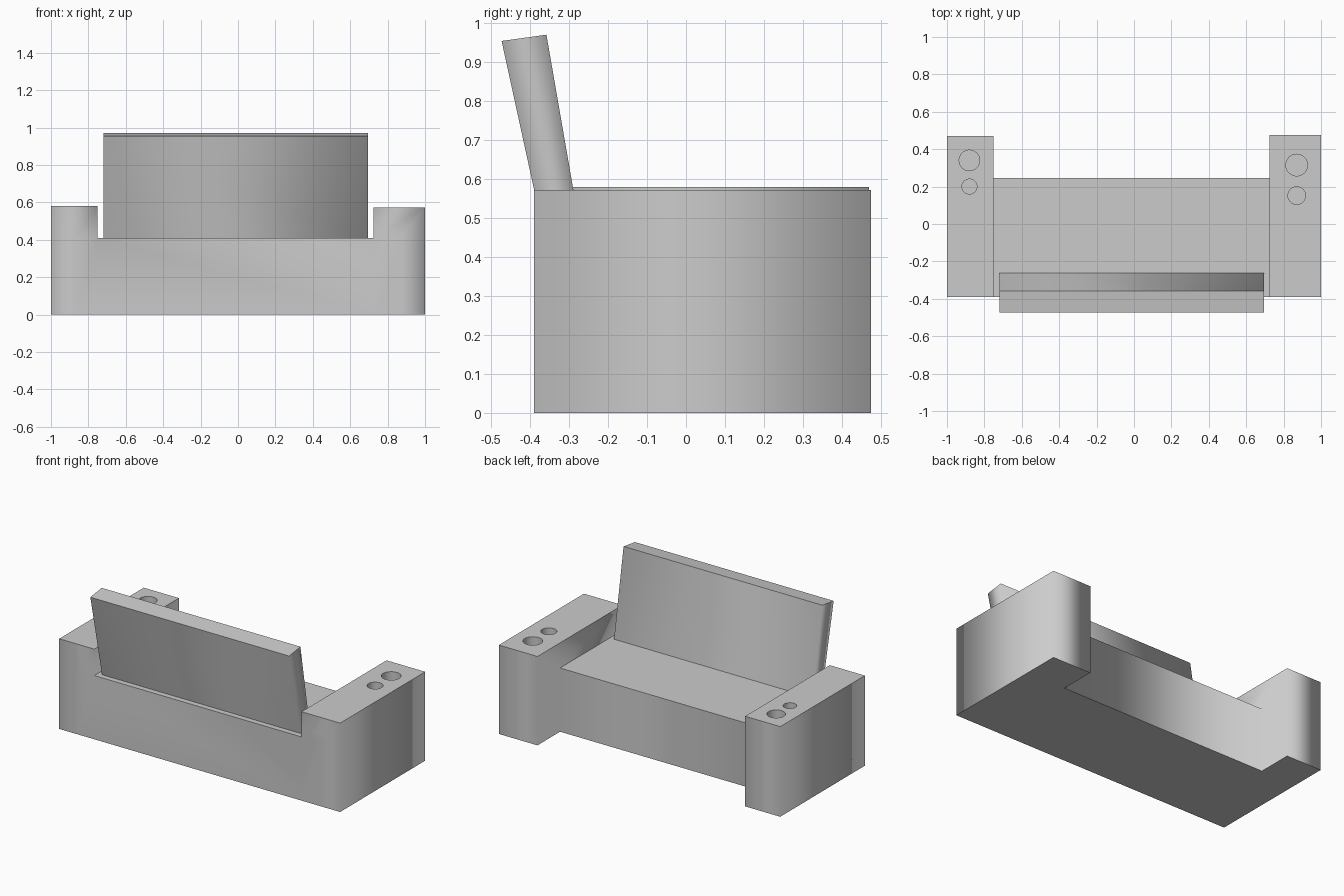
import bpy, bmesh
from mathutils import Matrix, Vector

cube = bpy.data.objects.get("Cube")
if cube:
    bpy.data.objects.remove(cube, do_unlink=True)

grey = bpy.data.materials.new("plain_grey")
grey.use_nodes = True
colour = (0.6, 0.6, 0.6, 1)
grey.diffuse_color = colour
grey.node_tree.nodes["Principled BSDF"].inputs["Base Color"].default_value = colour


def add_box(bm, low, high):
    low, high = Vector(low), Vector(high)
    size = high - low
    place = Matrix.Translation((low + high) / 2) @ Matrix.Diagonal((*size, 1))
    bmesh.ops.create_cube(bm, size=1, matrix=place)


def make_object(name, bm):
    bmesh.ops.recalc_face_normals(bm, faces=bm.faces)
    mesh = bpy.data.meshes.new(name)
    bm.to_mesh(mesh)
    bm.free()
    mesh.materials.append(grey)
    obj = bpy.data.objects.new(name, mesh)
    bpy.context.collection.objects.link(obj)
    return obj


def boolean(target, other, operation):
    other.hide_render = True
    mod = target.modifiers.new(operation.lower(), "BOOLEAN")
    mod.operation, mod.solver, mod.object = operation, "EXACT", other
    bpy.context.view_layer.objects.active = target
    bpy.ops.object.modifier_apply(modifier=mod.name)
    bpy.data.objects.remove(other, do_unlink=True)


def shade_walls(obj):
    """Smooth round the upright corners, crisp along level edges."""
    bm = bmesh.new()
    bm.from_mesh(obj.data)
    for face in bm.faces:
        face.smooth = True
    for edge in bm.edges:
        run = edge.verts[1].co - edge.verts[0].co
        upright = abs(run.z) > 0.7 * run.length
        bend = edge.calc_face_angle(0)
        edge.smooth = upright or bend < 0.1
    bm.to_mesh(obj.data)
    bm.free()


# Two arms, joined by the seat block
BACK = -0.39
bm = bmesh.new()
add_box(bm, (-1, BACK, 0), (-0.75, 0.47, 0.58))
add_box(bm, (0.725, BACK, 0), (1, 0.475, 0.572))
body = make_object("sofa_body", bm)

bm = bmesh.new()
add_box(bm, (-0.87, BACK, 0), (0.87, 0.245, 0.41))
boolean(body, make_object("seat_block", bm), "UNION")

# Round cup holders sunk into the arm tops: x, y, radius
cups = [(-0.88, 0.34, 0.055), (-0.88, 0.20, 0.04),
        (0.87, 0.315, 0.058), (0.87, 0.152, 0.047)]
bm = bmesh.new()
for x, y, radius in cups:
    bmesh.ops.create_cone(bm, cap_ends=True, segments=32, radius1=radius,
                          radius2=radius, depth=0.2,
                          matrix=Matrix.Translation((x, y, 0.58)))
boolean(body, make_object("cup_cutter", bm), "DIFFERENCE")
shade_walls(body)

# Leaning backrest, a side profile swept across the seat
profile = [(-0.352, 0.4), (-0.259, 0.4), (-0.358, 0.97), (-0.473, 0.954)]
bm = bmesh.new()
ends = [[bm.verts.new((x, y, z)) for y, z in profile] for x in (-0.72, 0.695)]
for end in ends:
    bm.faces.new(end)
for i in range(len(profile)):
    j = (i + 1) % len(profile)
    bm.faces.new((ends[0][i], ends[0][j], ends[1][j], ends[1][i]))
shade_walls(make_object("backrest", bm))
